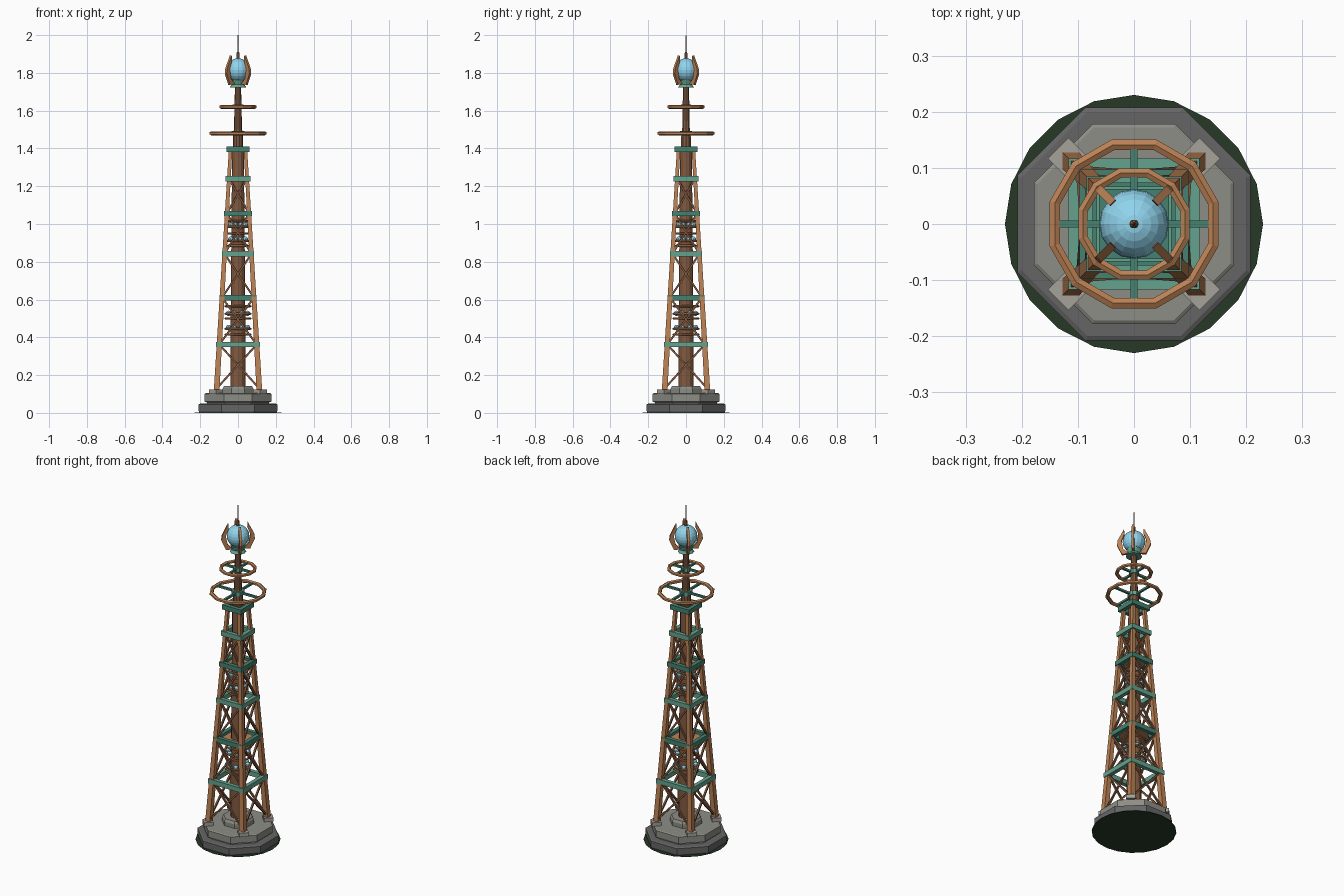
import bpy, bmesh, math
from mathutils import Vector, Matrix

if "Cube" in bpy.data.objects:
    bpy.data.objects.remove(bpy.data.objects["Cube"])

def mat(name, r, g, b):
    m = bpy.data.materials.new(name)
    m.diffuse_color = (r, g, b, 1)
    m.use_nodes = True
    m.node_tree.nodes["Principled BSDF"].inputs["Base Color"].default_value = m.diffuse_color
    return m

COPPER = mat("copper", .50, .22, .09)
BROWN = mat("dark_copper", .22, .10, .05)
PATINA = mat("patina", .13, .36, .27)
DEEP = mat("deep_patina", .06, .22, .16)
BLUE = mat("glow_glass", .28, .66, .85)
STONE = mat("stone", .27, .27, .24)
DARK = mat("dark_stone", .13, .13, .13)
PALE = mat("pale_stone", .38, .36, .32)
GREEN = mat("moss", .02, .04, .02)

def finish(name, bm, m):
    bmesh.ops.recalc_face_normals(bm, faces=bm.faces)
    me = bpy.data.meshes.new(name)
    bm.to_mesh(me)
    bm.free()
    me.materials.append(m)
    ob = bpy.data.objects.new(name, me)
    bpy.context.collection.objects.link(ob)
    return ob

def lathe(name, prof, n, m, turn=0.0):
    # stacked rings of (radius, z) with capped ends
    bm = bmesh.new()
    rings = [[bm.verts.new((r * math.cos(turn + math.tau * i / n),
                            r * math.sin(turn + math.tau * i / n), z))
              for i in range(n)] for r, z in prof]
    for a, b in zip(rings, rings[1:]):
        for i in range(n):
            j = (i + 1) % n
            bm.faces.new((a[i], a[j], b[j], b[i]))
    bm.faces.new(rings[0][::-1])
    bm.faces.new(rings[-1])
    return finish(name, bm, m)

def ring(name, R, r, z, n, k, m, turn=0.0):
    bm = bmesh.new()
    rows = []
    for i in range(n):
        a = turn + math.tau * i / n
        row = []
        for j in range(k):
            t = math.tau * (j + .5) / k
            q = R + r * math.cos(t)
            row.append(bm.verts.new((q * math.cos(a), q * math.sin(a), z + r * math.sin(t))))
        rows.append(row)
    for i in range(n):
        for j in range(k):
            a, b, l = rows[i], rows[(i + 1) % n], (j + 1) % k
            bm.faces.new((a[j], b[j], b[l], a[l]))
    return finish(name, bm, m)

def add_beam(bm, p, q, w):
    p, q = Vector(p), Vector(q)
    d = q - p
    M = Matrix.Translation((p + q) / 2) @ d.to_track_quat('Z', 'Y').to_matrix().to_4x4()
    bmesh.ops.create_cube(bm, size=1, matrix=M @ Matrix.Diagonal((w, w, d.length, 1)))

def four(bm):
    # repeat the geometry around z in quarter turns
    src = list(bm.verts) + list(bm.edges) + list(bm.faces)
    for k in range(1, 4):
        new = bmesh.ops.duplicate(bm, geom=src)["geom"]
        bmesh.ops.rotate(bm, verts=[v for v in new if isinstance(v, bmesh.types.BMVert)],
                         cent=(0, 0, 0), matrix=Matrix.Rotation(k * math.pi / 2, 3, 'Z'))

def leg_at(z):
    return .113 + (z - .12) / 1.28 * (.039 - .113)

OCT = math.pi / 8
C8 = math.cos(OCT)

# ground disc and stepped octagonal base
lathe("ground_disc", [(.23, 0), (.23, .002)], 20, GREEN)
lathe("lower_step", [(.205 / C8, .002), (.208 / C8, .01), (.208 / C8, .045), (.2 / C8, .049)], 8, DARK, OCT)
lathe("upper_step", [(.165 / C8, .045), (.165 / C8, .056), (.178 / C8, .06),
                     (.178 / C8, .1), (.172 / C8, .104)], 8, STONE, OCT)
lathe("pedestal", [(.088, .1), (.088, .128), (.08, .142)], 8, STONE, OCT)

# leg footings, turned to the diagonals
bm = bmesh.new()
bmesh.ops.create_cube(bm, size=1, matrix=Matrix.Translation((.117, .117, .113)) @
                      Matrix.Rotation(math.pi / 4, 4, 'Z') @ Matrix.Diagonal((.052, .052, .024, 1)))
four(bm)
finish("leg_footings", bm, PALE)

# four tapering legs
bm = bmesh.new()
sq = ((-1, -1), (1, -1), (1, 1), (-1, 1))
lo, hi = ([bm.verts.new((leg_at(z) + x * h, leg_at(z) + y * h, z)) for x, y in sq]
          for z, h in ((.12, .015), (1.4, .009)))
bm.faces.new(lo[::-1])
bm.faces.new(hi)
for i in range(4):
    j = (i + 1) % 4
    bm.faces.new((lo[i], lo[j], hi[j], hi[i]))
four(bm)
finish("legs", bm, COPPER)

# square frame bands
LEVELS = [(.362, .117), (.61, .097), (.842, .085), (1.056, .074), (1.24, .067), (1.396, .062)]
for i, (z, h) in enumerate(LEVELS):
    bm = bmesh.new()
    w = .024
    bmesh.ops.create_cube(bm, size=1, matrix=Matrix.Translation((w / 2, -h + w / 2, z)) @
                          Matrix.Diagonal((2 * h - w, w, .028, 1)))
    four(bm)
    finish(f"frame_band_{i + 1}", bm, DEEP if i % 2 else PATINA)

# crossed braces on every face of the lower five bays
zs = [.13] + [z for z, h in LEVELS[:5]]
bm = bmesh.new()
for z0, z1 in zip(zs, zs[1:]):
    a, b = leg_at(z0), leg_at(z1)
    for s in (-1, 1):
        add_beam(bm, (-s * a, -a, z0), (s * b, -b, z1), .01)
four(bm)
finish("cross_braces", bm, BROWN)

# central column and mast
lathe("central_column", [(.041, .14), (.038, .61), (.034, 1.06), (.031, 1.41)], 12, BROWN)
lathe("mast", [(.028, 1.4), (.026, 1.48), (.021, 1.5), (.019, 1.62), (.016, 1.73)], 10, BROWN)

# inner decks
lathe("lower_deck", [(.085, .596), (.085, .608)], 8, COPPER, OCT)
lathe("upper_deck", [(.062, 1.046), (.062, 1.056)], 8, COPPER, OCT)

# coil cages with glowing cells
for name, zc, R, rings in (("lower", .487, .066, (.415, .445, .5, .525, .565)),
                           ("upper", .955, .054, (.885, .91, .95, .985, 1.015))):
    for i, z in enumerate(rings):
        ring(f"{name}_coil_{i + 1}", R, .006, z, 12, 6, COPPER, OCT)
    bm = bmesh.new()
    for k in range(8):
        a = OCT + math.tau * k / 8
        for dz in (-.035, .04):
            bmesh.ops.create_uvsphere(bm, u_segments=8, v_segments=6, radius=.014, matrix=Matrix.Translation(
                ((R - .012) * math.cos(a), (R - .012) * math.sin(a), zc + dz)))
    finish(f"{name}_glow_cells", bm, BLUE)

# two halo rings with hubs and spokes
for name, z, R, r, hub in (("large", 1.48, .146, .011, .034), ("small", 1.62, .094, .010, .028)):
    ring(f"{name}_halo", R, r, z, 12, 6, COPPER, math.pi / 12)
    lathe(f"{name}_hub", [(hub, z - .012), (hub, z + .012)], 10, PATINA)
    bm = bmesh.new()
    add_beam(bm, (.015, 0, z), (R - .004, 0, z), .012)
    four(bm)
    finish(f"{name}_spokes", bm, DEEP)

# orb cup, orb and spike
lathe("orb_cup", [(.045, 1.722), (.034, 1.738), (.042, 1.762)], 10, PATINA)
bm = bmesh.new()
bmesh.ops.create_uvsphere(bm, u_segments=16, v_segments=12, radius=.062,
                          matrix=Matrix.Translation((0, 0, 1.815)))
finish("orb", bm, BLUE)
lathe("spike", [(.009, 1.86), (.008, 1.905), (.004, 1.91), (.0015, 2.0)], 6, BROWN)

# four claws on the diagonals
claw = [(.03, 1.74), (.066, 1.737), (.092, 1.795), (.088, 1.825),
        (.054, 1.893), (.052, 1.862), (.068, 1.82), (.058, 1.77)]
bm = bmesh.new()
sides = [[bm.verts.new((r, y, z)) for r, z in claw] for y in (-.007, .007)]
bm.faces.new(sides[0])
bm.faces.new(sides[1][::-1])
for i in range(len(claw)):
    j = (i + 1) % len(claw)
    bm.faces.new((sides[0][i], sides[0][j], sides[1][j], sides[1][i]))
bmesh.ops.rotate(bm, verts=bm.verts, cent=(0, 0, 0), matrix=Matrix.Rotation(math.pi / 4, 3, 'Z'))
four(bm)
finish("claws", bm, COPPER)
